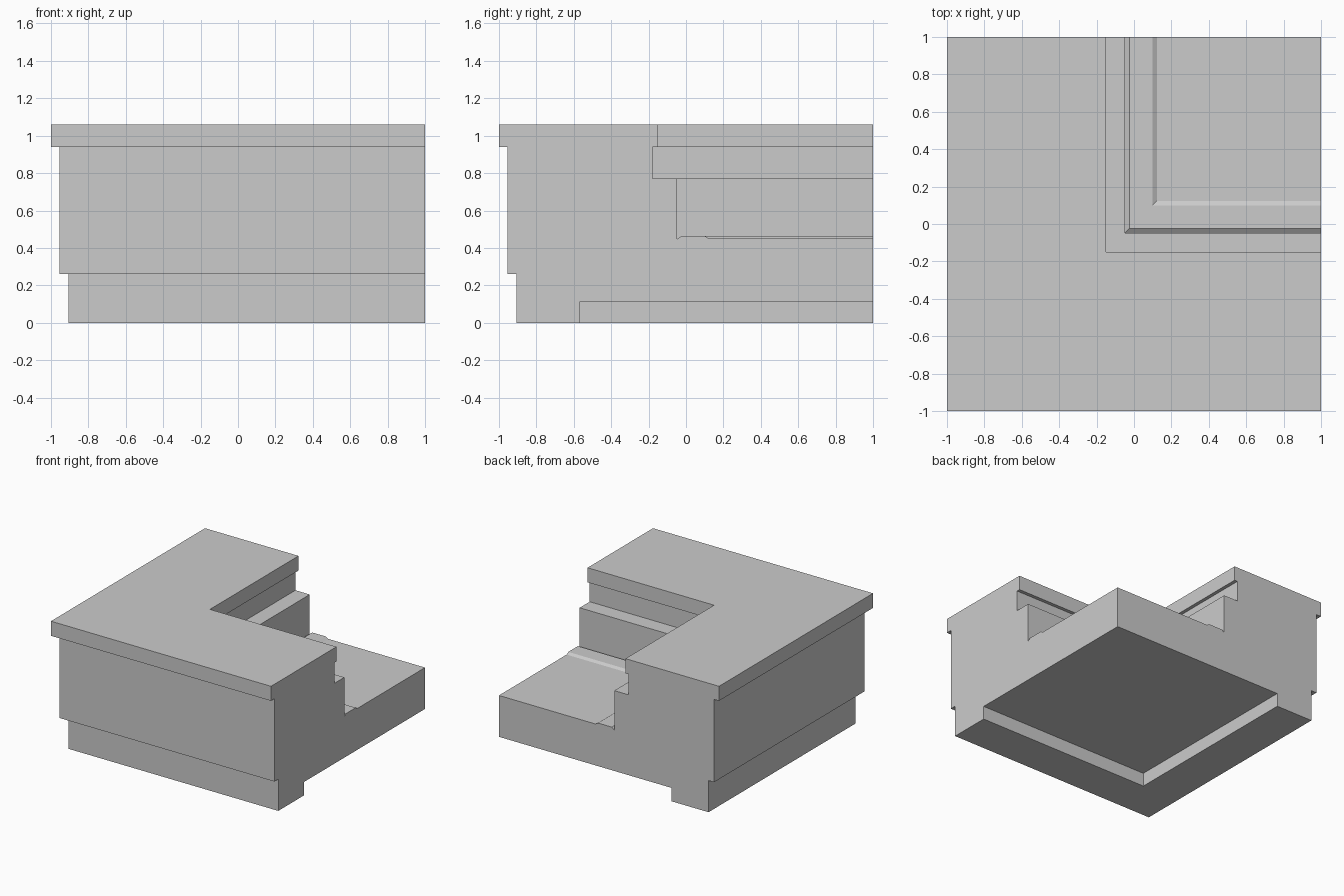
import bpy
import bmesh

cube = bpy.data.objects.get("Cube")
if cube:
    bpy.data.objects.remove(cube, do_unlink=True)

# Single stone material
stone = bpy.data.materials.new("light_grey_stone")
stone.use_nodes = True
grey = (0.6, 0.6, 0.6, 1.0)
stone.diffuse_color = grey
bsdf = next(n for n in stone.node_tree.nodes if n.type == "BSDF_PRINCIPLED")
bsdf.inputs["Base Color"].default_value = grey

END = 1.0  # both wings run out to this coordinate

# Wall section as (distance across the wing, height)
plinth = [(-0.57, 0), (-0.905, 0), (-0.905, 0.26)]
outer_wall = [(-0.955, 0.26), (-0.955, 0.94)]
coping = [(-1, 0.94), (-1, 1.06), (-0.15, 1.06), (-0.15, 0.94)]
inner_ledge = [(-0.178, 0.94), (-0.178, 0.77), (-0.048, 0.77)]
gutter = [(-0.048, 0.447), (-0.025, 0.464), (0.1, 0.464), (0.122, 0.45)]
roof_slab = [(END, 0.45), (END, 0.11), (-0.57, 0.11)]
section = plinth + outer_wall + coping + inner_ledge + gutter + roof_slab


def mitred_corner(name, profile):
    """Sweep a section along two wings that meet in a mitre at the corner."""
    bm = bmesh.new()
    rows = []
    for d, z in profile:
        if d == END:  # the wings meet in a single point here
            rows.append([bm.verts.new((d, d, z))] * 3)
        else:
            rows.append([bm.verts.new(p) for p in
                         ((END, d, z), (d, d, z), (d, END, z))])
    # Long faces of both wings
    for a, b in zip(rows, rows[1:] + rows[:1]):
        for i in (0, 1):
            loop = list(dict.fromkeys((a[i], a[i + 1], b[i + 1], b[i])))
            if len(loop) > 2:
                bm.faces.new(loop)
    # Cut ends of both wings
    for end in (0, 2):
        bm.faces.new([row[end] for row in rows])
    bmesh.ops.recalc_face_normals(bm, faces=bm.faces)
    mesh = bpy.data.meshes.new(name)
    bm.to_mesh(mesh)
    bm.free()
    mesh.materials.append(stone)
    obj = bpy.data.objects.new(name, mesh)
    bpy.context.collection.objects.link(obj)
    return obj


mitred_corner("parapet_corner", section)
